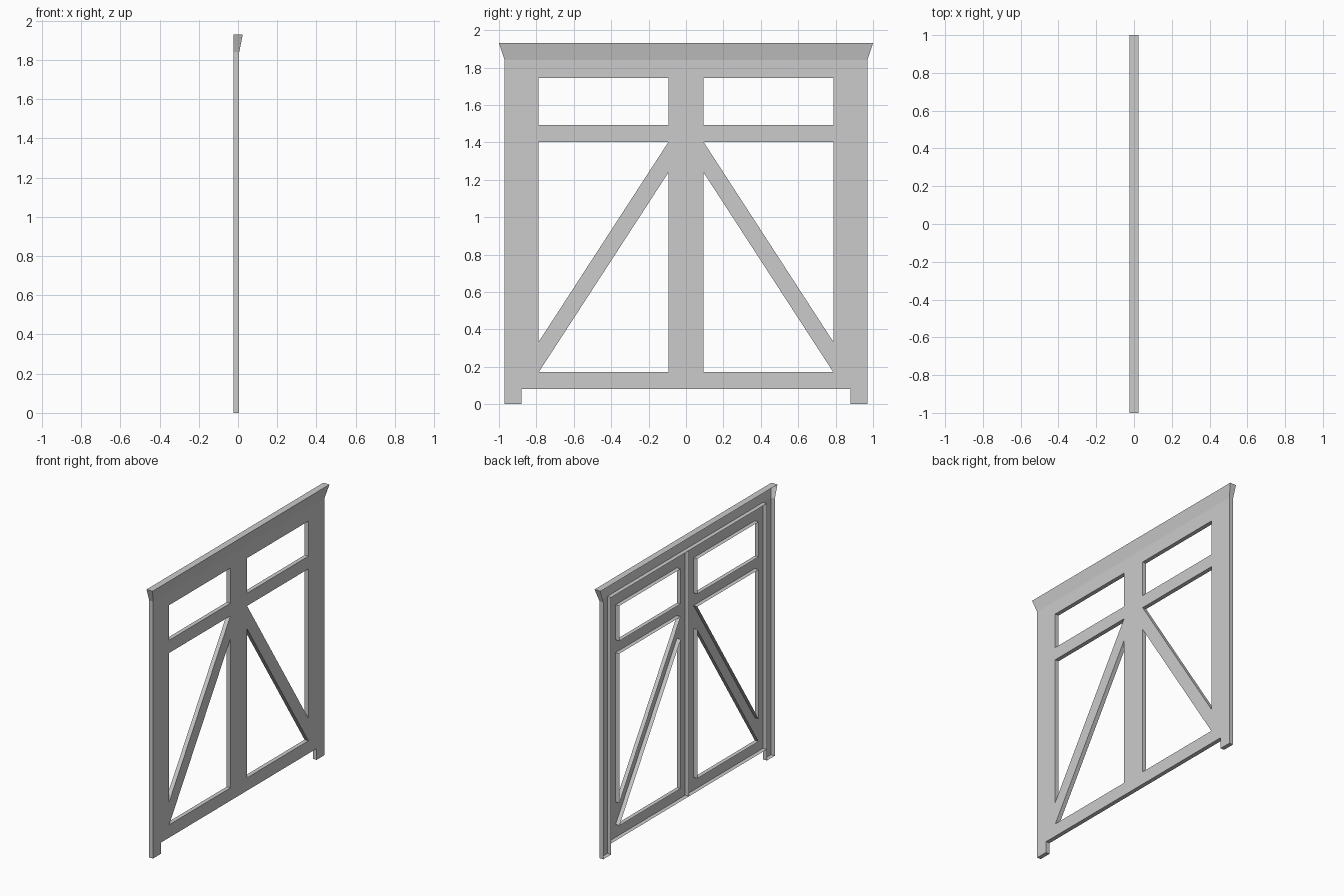
import bpy, bmesh

if "Cube" in bpy.data.objects:
    bpy.data.objects.remove(bpy.data.objects["Cube"])

BACK, FRONT, LIP = -0.024, 0.006, 0.024   # depth of back rim, face sheet, cornice lip
HALF, POST_IN, TOP, CROWN = 0.97, 0.88, 1.84, 1.93


def finish(bm, name, mirror=False):
    """Make the object, with the face sheet pointing to +x."""
    bmesh.ops.recalc_face_normals(bm, faces=bm.faces)
    if sum(f.normal.x * f.calc_area() for f in bm.faces) < 0:
        bmesh.ops.reverse_faces(bm, faces=bm.faces)
    mesh = bpy.data.meshes.new(name)
    bm.to_mesh(mesh)
    bm.free()
    obj = bpy.data.objects.new(name, mesh)
    bpy.context.collection.objects.link(obj)
    if mirror:
        mod = obj.modifiers.new("mirror", 'MIRROR')
        mod.use_axis = (False, True, False)
        mod.use_mirror_merge = False
    return obj


def open_shell(name, loops, skip_top=False):
    """Flat face sheet with holes; every outline gets a rim going back."""
    bm = bmesh.new()
    edges = []
    for loop in loops:
        vs = [bm.verts.new((FRONT, y, z)) for y, z in loop]
        edges += [bm.edges.new((vs[i - 1], vs[i])) for i in range(len(vs))]
    bmesh.ops.triangle_fill(bm, use_beauty=True, use_dissolve=False, edges=edges)
    rims = [e for e in edges
            if not (skip_top and all(abs(v.co.z - TOP) < 1e-5 for v in e.verts))]
    out = bmesh.ops.extrude_edge_only(bm, edges=rims)
    for v in out["geom"]:
        if isinstance(v, bmesh.types.BMVert):
            v.co.x = BACK
    return finish(bm, name, mirror=True)


def rect(y0, y1, z0, z1):
    return [(y0, z0), (y1, z0), (y1, z1), (y0, z1)]


# Side posts, running down to the feet
open_shell("side_post", [rect(POST_IN, HALF, 0, TOP)], skip_top=True)

# Door leaves: one window above, two triangles around the diagonal brace
Y0, Y1 = 0.094, 0.788
open_shell("door_leaf", [
    rect(0, POST_IN, 0.08, TOP),
    rect(Y0, Y1, 1.493, 1.744),
    [(Y0, 1.402), (Y1, 0.333), (Y1, 1.402)],
    [(Y0, 0.172), (Y1 - 0.001, 0.172), (Y0, 1.239)],
])

# Flared cornice, open at the back
bm = bmesh.new()
low = [bm.verts.new((x, y, TOP)) for x, y in
       ((BACK, -HALF), (FRONT, -HALF), (FRONT, HALF), (BACK, HALF))]
high = [bm.verts.new((x, y, CROWN)) for x, y in
        ((BACK, -1), (LIP, -1), (LIP, 1), (BACK, 1))]
for i in range(3):
    bm.faces.new((low[i], low[i + 1], high[i + 1], high[i]))
bm.faces.new(high)
finish(bm, "cornice")
